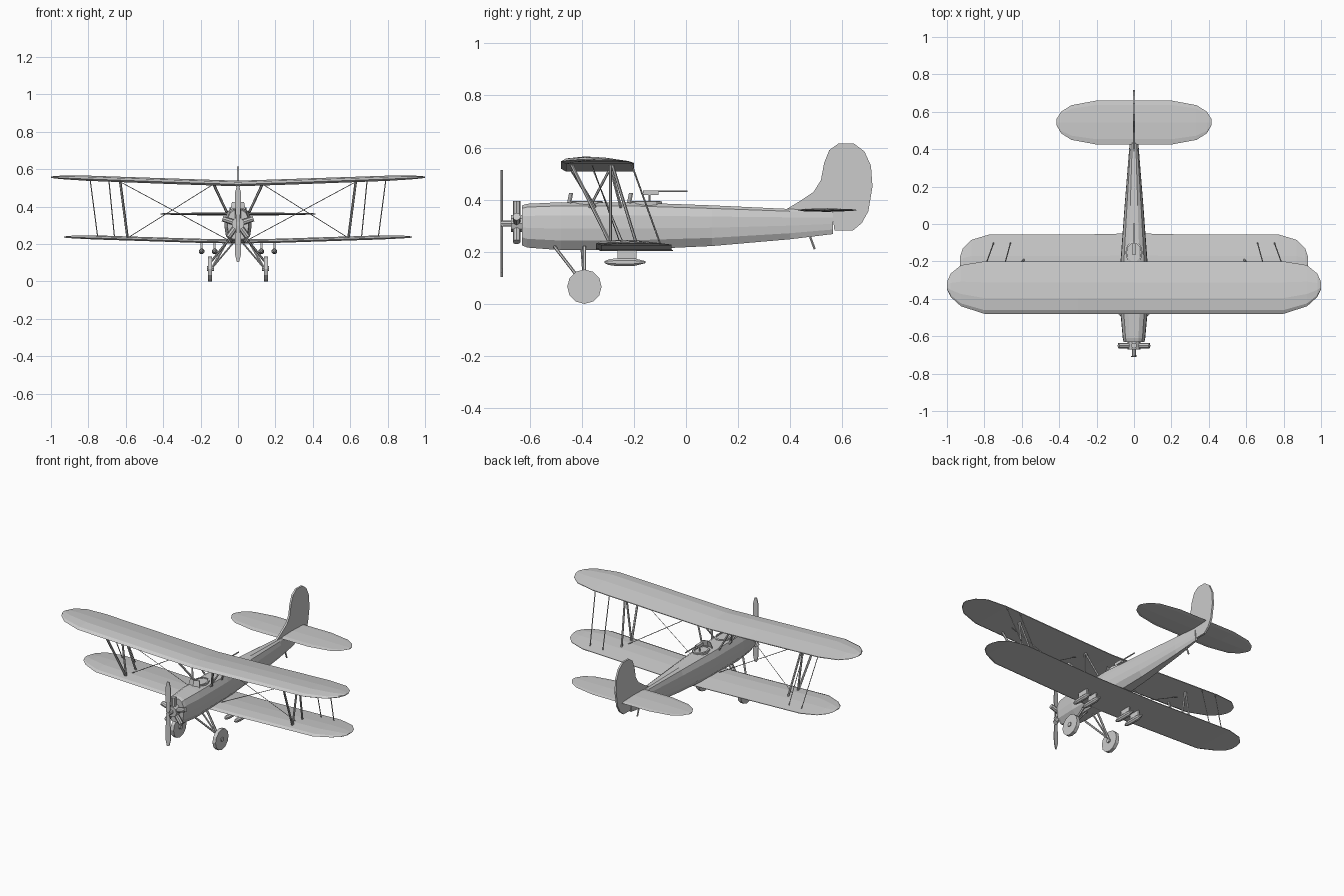
import bpy, bmesh, math
from mathutils import Vector

if "Cube" in bpy.data.objects:
    bpy.data.objects.remove(bpy.data.objects["Cube"])


def make(name, verts, faces):
    me = bpy.data.meshes.new(name)
    me.from_pydata(verts, [], faces)
    bm = bmesh.new()
    bm.from_mesh(me)
    bmesh.ops.recalc_face_normals(bm, faces=bm.faces)
    bm.to_mesh(me)
    bm.free()
    ob = bpy.data.objects.new(name, me)
    bpy.context.collection.objects.link(ob)
    return ob


def loft(name, rings):
    n = len(rings[0])
    verts = [p for r in rings for p in r]
    faces = [(i * n + j, i * n + (j + 1) % n, (i + 1) * n + (j + 1) % n, (i + 1) * n + j)
             for i in range(len(rings) - 1) for j in range(n)]
    faces += [tuple(range(n)), tuple(range(len(verts) - n, len(verts)))]
    return make(name, verts, faces)


def turned(name, a, b, profile, sides=6, phase=0.0):
    """Lathe along a-b; profile holds (fraction along, radius)."""
    a, b = Vector(a), Vector(b)
    q = (b - a).to_track_quat('Z', 'Y')
    rings = []
    for t, r in profile:
        c = a.lerp(b, t)
        rings.append([c + q @ Vector((r * math.cos(k), r * math.sin(k), 0))
                      for k in [phase + 2 * math.pi * i / sides for i in range(sides)]])
    return loft(name, rings)


def rod(name, a, b, r, sides=6):
    return turned(name, a, b, [(0, r), (1, r)], sides)


def pair(name, a, b, r, sides=6):
    for s, side in ((1, "right"), (-1, "left")):
        rod(f"{name}_{side}", (a[0] * s, *a[1:]), (b[0] * s, *b[1:]), r, sides)


def box(name, x, y, z):
    return loft(name, [[(u, v, w) for u, v in ((x[0], y[0]), (x[1], y[0]), (x[1], y[1]), (x[0], y[1]))]
                       for w in z])


AIRFOIL = [(0, .35), (.07, .75), (.3, 1), (.6, .8), (1, .15), (1, 0), (.5, 0), (.07, 0)]
FLAT = [(0, .5), (.12, .85), (.5, 1), (.9, .75), (1, .5), (.9, .25), (.5, 0), (.12, .15)]


def wing(name, half, section):
    """half: stations of x, leading y, trailing y, bottom z, thickness."""
    stations = [(-s[0], *s[1:]) for s in reversed(half) if s[0] > 0] + half
    return loft(name, [[(x, lo + (hi - lo) * u, z + t * w) for u, w in section]
                       for x, lo, hi, z, t in stations])


# wings and tailplane
wing("upper_wing", [(0, -.48, -.2, .508, .03), (.3, -.48, -.2, .518, .03), (.8, -.48, -.2, .537, .028),
                    (.925, -.44, -.22, .545, .02), (.98, -.39, -.265, .55, .014),
                    (1, -.35, -.31, .553, .006)], AIRFOIL)
wing("lower_wing", [(0, -.345, -.05, .202, .022), (.22, -.345, -.055, .206, .022),
                    (.77, -.345, -.055, .224, .022), (.87, -.30, -.085, .229, .016),
                    (.915, -.26, -.13, .232, .01), (.93, -.225, -.175, .234, .005)], AIRFOIL)
wing("tailplane", [(0, .425, .66, .353, .014), (.2, .425, .66, .353, .014), (.335, .45, .635, .355, .011),
                   (.39, .485, .6, .357, .008), (.415, .53, .56, .358, .005)], FLAT)

# fuselage
SEC = [(.4, 1), (.75, .85), (.97, .45), (1, -.1), (.9, -.6), (.5, -1)]
SEC += [(-x, z) for x, z in reversed(SEC)]
BODY = [(-.63, .056, .225, .378), (-.61, .06, .216, .384), (-.48, .072, .206, .39), (-.2, .072, .208, .389),
        (.1, .05, .222, .378), (.4, .026, .248, .364), (.565, .01, .268, .355)]
loft("fuselage", [[(w * u, y, (b + t) / 2 + (t - b) / 2 * v) for u, v in SEC] for y, w, b, t in BODY])

# fin and rudder
FIN = [(.38, .36), (.43, .39), (.49, .43), (.518, .475), (.53, .54), (.55, .59), (.585, .615), (.645, .615),
       (.685, .585), (.71, .53), (.716, .45), (.7, .355), (.675, .31), (.64, .281), (.57, .281), (.56, .355)]
loft("fin_and_rudder", [[(x, y, z) for y, z in FIN] for x in (-.006, .006)])
rod("tail_skid", (0, .47, .275), (0, .494, .21), .005)

# radial engine
ZC = .308
rod("propeller_shaft", (0, -.712, ZC), (0, -.62, ZC), .012, 8)
rod("crankcase", (0, -.672, ZC), (0, -.62, ZC), .034, 10)
for i in range(5):
    k = math.pi / 2 + i * math.tau / 5
    d = Vector((math.cos(k), 0, math.sin(k)))
    c = Vector((0, -.65, ZC))
    rod(f"engine_cylinder_{i + 1}", c + d * .02, c + d * .087, .015, 8)

# two-blade propeller
BLADE = [(0, .01), (.05, .012), (.11, .017), (.17, .015), (.205, .006)]
PROP = [(-d, w) for d, w in reversed(BLADE[1:])] + BLADE
loft("propeller", [[(-w, -.712, ZC + d), (w, -.707, ZC + d), (w, -.702, ZC + d), (-w, -.707, ZC + d)]
                   for d, w in PROP])

# landing gear
pair("wheel", (.138, -.39, .066), (.16, -.39, .066), .066, 12)
pair("wheel_hub", (.128, -.39, .068), (.165, -.39, .068), .014, 8)
pair("gear_front_leg", (.14, -.42, .11), (.052, -.505, .22), .006)
pair("gear_main_leg", (.14, -.39, .07), (.055, -.39, .22), .007)
pair("gear_inner_leg", (.14, -.39, .07), (.02, -.4, .212), .005)

# interplane struts, cabane struts, rods and wires
pair("front_strut", (.63, -.44, .535), (.59, -.29, .23), .007)
pair("diagonal_strut", (.63, -.29, .54), (.59, -.29, .23), .006)
pair("rear_strut", (.63, -.285, .54), (.59, -.19, .23), .006)
pair("front_cabane", (.13, -.44, .517), (.06, -.35, .37), .007)
pair("diagonal_cabane", (.13, -.29, .522), (.06, -.37, .37), .005)
pair("rear_cabane", (.13, -.29, .522), (.06, -.25, .37), .006)
pair("outer_aileron_rod", (.79, -.21, .54), (.75, -.1, .235), .003, 4)
pair("inner_aileron_rod", (.69, -.21, .537), (.66, -.1, .232), .003, 4)
pair("flying_wire", (.63, -.36, .532), (.06, -.25, .225), .002, 4)
pair("landing_wire", (.13, -.36, .52), (.59, -.24, .232), .002, 4)

# under-wing bombs on pylons
for i, x in enumerate((-.195, -.125, .125, .195)):
    turned(f"bomb_{i + 1}", (x, -.312, .16), (x, -.155, .16),
           [(0, .004), (.1, .012), (.28, .016), (.72, .016), (1, .004)], 8, math.pi / 8)
    box(f"bomb_pylon_{i + 1}", (x - .005, x + .005), (-.262, -.19), (.165, .215))

# cockpits with rims and windscreens
for name, lo, hi in (("front", -.445, -.315), ("rear", -.215, -.09)):
    m, h = (lo + hi) / 2, (hi - lo) / 2
    ring = [(math.cos(i * math.tau / 10), math.sin(i * math.tau / 10)) for i in range(10)]
    loft(f"{name}_cockpit_rim", [[(.046 * s * u, m + h * s * v, z) for u, v in ring]
                                 for s, z in ((1, .372), (1, .393), (.82, .395), (.82, .382))])
    loft(f"{name}_windscreen", [[(-w, y, z), (0, y - .012, z), (w, y, z), (w, y + .004, z),
                                 (0, y - .008, z), (-w, y + .004, z)]
                                for w, y, z in ((.04, lo, .385), (.032, lo + .008, .425))])

# rear gun
box("gun_body", (-.009, .009), (-.165, -.105), (.417, .436))
rod("gun_barrel", (0, -.11, .432), (0, .005, .432), .004)
rod("gun_post", (0, -.14, .38), (0, -.14, .42), .005)
